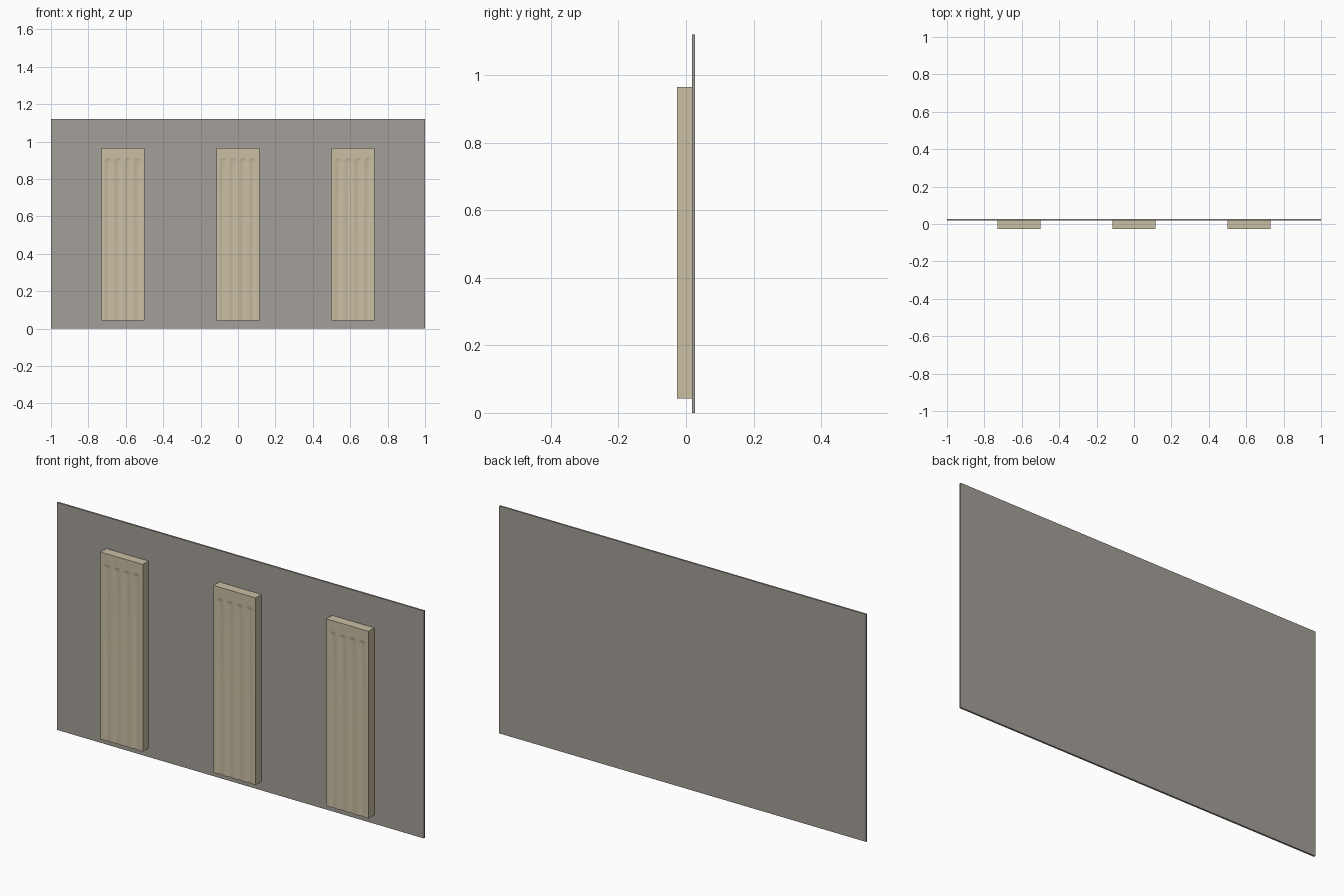
import bpy, bmesh, math

if "Cube" in bpy.data.objects:
    bpy.data.objects.remove(bpy.data.objects["Cube"])


def material(name, srgb):
    m = bpy.data.materials.new(name)
    lin = [((c / 255 + 0.055) / 1.055) ** 2.4 for c in srgb]
    m.diffuse_color = (*lin, 1)
    m.use_nodes = True
    m.node_tree.nodes["Principled BSDF"].inputs["Base Color"].default_value = m.diffuse_color
    return m


wall_mat = material("warm grey wall", (164, 159, 153))
panel_mat = material("beige panel", (202, 191, 163))

# Backing wall
bpy.ops.mesh.primitive_cube_add(size=1, location=(0, 0.0225, 0.56))
wall = bpy.context.object
wall.name = "backing_wall"
wall.scale = (2, 0.009, 1.12)
wall.data.materials.append(wall_mat)

# Fluted panel: slab whose front carries four shallow rounded grooves
HALF_W, Z0, Z1 = 0.115, 0.043, 0.965
FRONT, BACK, DEPTH = -0.027, 0.018, 0.004
FLUTES, PITCH, RADIUS = 4, 0.053, 0.022
FLUTE_TOP = 0.915


def front_y(x, z):
    """Front surface depth, with grooves fading out at rounded upper ends."""
    d = min(abs(x - (i - (FLUTES - 1) / 2) * PITCH) for i in range(FLUTES))
    r = math.hypot(d, max(0, z - (FLUTE_TOP - RADIUS))) / RADIUS
    return FRONT + (DEPTH * (0.5 + 0.5 * math.cos(math.pi * r)) if r < 1 else 0)


def panel_mesh():
    bm = bmesh.new()
    nx = 52
    xs = [-HALF_W + 2 * HALF_W * i / nx for i in range(nx + 1)]
    zs = [Z0, 0.45] + [FLUTE_TOP - RADIUS + RADIUS * i / 8 for i in range(9)] + [Z1]
    grid = [[bm.verts.new((x, front_y(x, z), z)) for x in xs] for z in zs]
    for low, high in zip(grid, grid[1:]):
        for i in range(nx):
            bm.faces.new((low[i], low[i + 1], high[i + 1], high[i]))
    # Sides, top, bottom and back
    rim = (grid[0] + [row[-1] for row in grid[1:]]
           + grid[-1][-2::-1] + [row[0] for row in grid[-2:0:-1]])
    back = [bm.verts.new((v.co.x, BACK, v.co.z)) for v in rim]
    for i in range(len(rim)):
        j = (i + 1) % len(rim)
        bm.faces.new((rim[j], rim[i], back[i], back[j]))
    bm.faces.new(back[::-1])
    bmesh.ops.recalc_face_normals(bm, faces=bm.faces)
    me = bpy.data.meshes.new("fluted_panel")
    bm.to_mesh(me)
    bm.free()
    me.materials.append(panel_mat)
    return me


mesh = panel_mesh()
for name, x in (("left", -0.615), ("middle", 0), ("right", 0.615)):
    ob = bpy.data.objects.new(name + "_fluted_panel", mesh)
    ob.location.x = x
    bpy.context.collection.objects.link(ob)

# Soft grooves, crisp slab edges
bpy.ops.object.select_all(action='DESELECT')
ob.select_set(True)
bpy.context.view_layer.objects.active = ob
bpy.ops.object.shade_smooth_by_angle(angle=math.radians(40))
